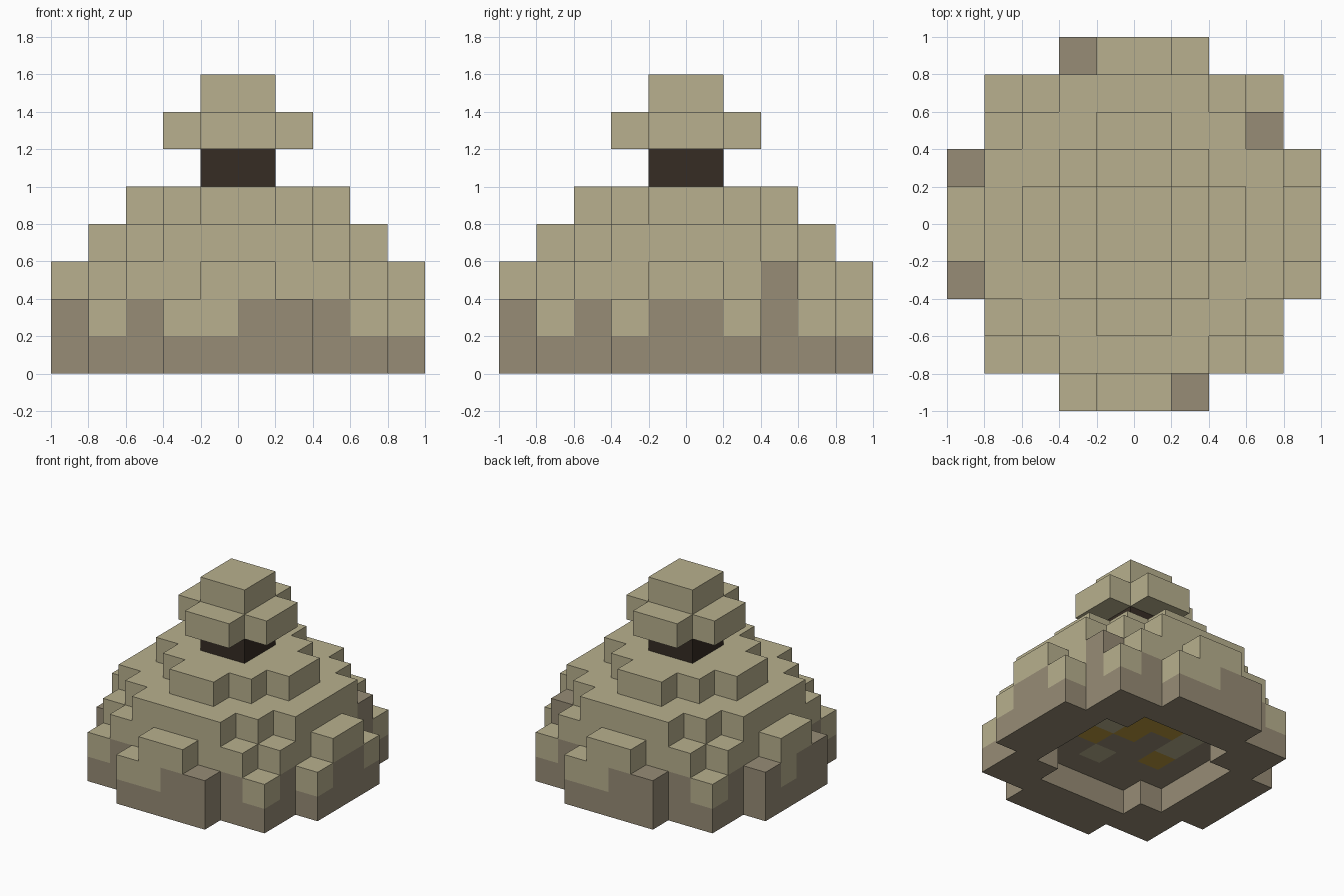
import bpy
import bmesh
from mathutils import Vector

cube = bpy.data.objects.get("Cube")
if cube:
    bpy.data.objects.remove(cube, do_unlink=True)

S = 0.2  # block size


def material(name, rgb):
    lin = [(c / 255 / 12.92) if c <= 10 else ((c / 255 + 0.055) / 1.055) ** 2.4 for c in rgb]
    m = bpy.data.materials.new(name)
    m.use_nodes = True
    m.diffuse_color = (*lin, 1)
    bsdf = m.node_tree.nodes["Principled BSDF"]
    bsdf.inputs["Base Color"].default_value = (*lin, 1)
    bsdf.inputs["Roughness"].default_value = 0.9
    return m


TAN, BROWN, DARK, MUSTARD = range(4)
MATS = [material("tan", (184, 176, 142)), material("brown", (151, 140, 118)),
        material("dark", (54, 44, 36)), material("mustard", (186, 153, 60))]


def disc(half_widths):
    """Symmetric stepped plan: half width in blocks for each row away from the centre."""
    return {(i, j) for r, w in enumerate(half_widths) for j in (r, -1 - r) for i in range(-w, w)}


# Plans of the layers, bottom to top
opening = disc([3, 3, 2])
plans = [
    ("base_ring", disc([5, 5, 4, 4, 2]) - opening, BROWN),
    ("lower_tier", disc([5, 5, 4, 4, 2]), TAN),
    ("second_tier", disc([5, 4, 4, 3, 1]), TAN),
    ("third_tier", disc([4, 4, 3, 2]), TAN),
    ("top_tier", disc([3, 2, 1]), TAN),
    ("dark_neck", disc([1]), DARK),
    ("cap_cross", disc([2, 1]), TAN),
    ("cap_top", disc([1]), TAN),
]
blocks = {(i, j, k): colour for k, (_, plan, colour) in enumerate(plans) for i, j in plan}

# Bare brown blocks around the lower tier: a pattern repeated by half a turn
half = [(-3, -4), (0, -5), (1, -5), (2, -4), (3, -3), (3, 2)]
for i, j in half:
    blocks[i, j, 1] = blocks[-1 - i, -1 - j, 1] = BROWN
for i, j in [(4, -1), (4, 0), (-5, 1), (-5, -1), (-5, -2)]:
    blocks[i, j, 1] = BROWN
blocks[3, 2, 2] = BROWN

# Ceiling of the hollow underside
for i, j in opening:
    blocks[i, j, 1] = BROWN
for i, j in [(0, -2), (-2, 0), (-2, 1), (1, 0), (2, -1)]:
    blocks[i, j, 1] = TAN
for i, j in [(1, -1), (0, 0), (0, 1), (-1, 1), (-2, -1)]:
    blocks[i, j, 1] = MUSTARD


def build_layer(name, level):
    """Make the exposed faces of one layer and merge flat areas of one colour."""
    bm = bmesh.new()
    for (i, j, k), colour in blocks.items():
        if k != level:
            continue
        centre = Vector((i + 0.5, j + 0.5, k + 0.5))
        for axis in range(3):
            for sign in (-1, 1):
                n = Vector((0, 0, 0))
                n[axis] = sign
                if (i + int(n.x), j + int(n.y), k + int(n.z)) in blocks:
                    continue
                u = Vector((0, 0, 0))
                u[(axis + 1) % 3] = 0.5
                v = n.cross(u)
                mid = centre + n * 0.5
                corners = [mid - u - v, mid + u - v, mid + u + v, mid - u + v]
                face = bm.faces.new([bm.verts.new(c * S) for c in corners])
                face.material_index = colour
    bmesh.ops.remove_doubles(bm, verts=bm.verts, dist=0.001)
    bmesh.ops.dissolve_limit(bm, angle_limit=0.01, verts=bm.verts, edges=bm.edges,
                             delimit={'MATERIAL'})
    mesh = bpy.data.meshes.new(name)
    for m in MATS:
        mesh.materials.append(m)
    bm.to_mesh(mesh)
    bm.free()
    bpy.context.collection.objects.link(bpy.data.objects.new(name, mesh))


for level, (name, _, _) in enumerate(plans):
    build_layer(name, level)
